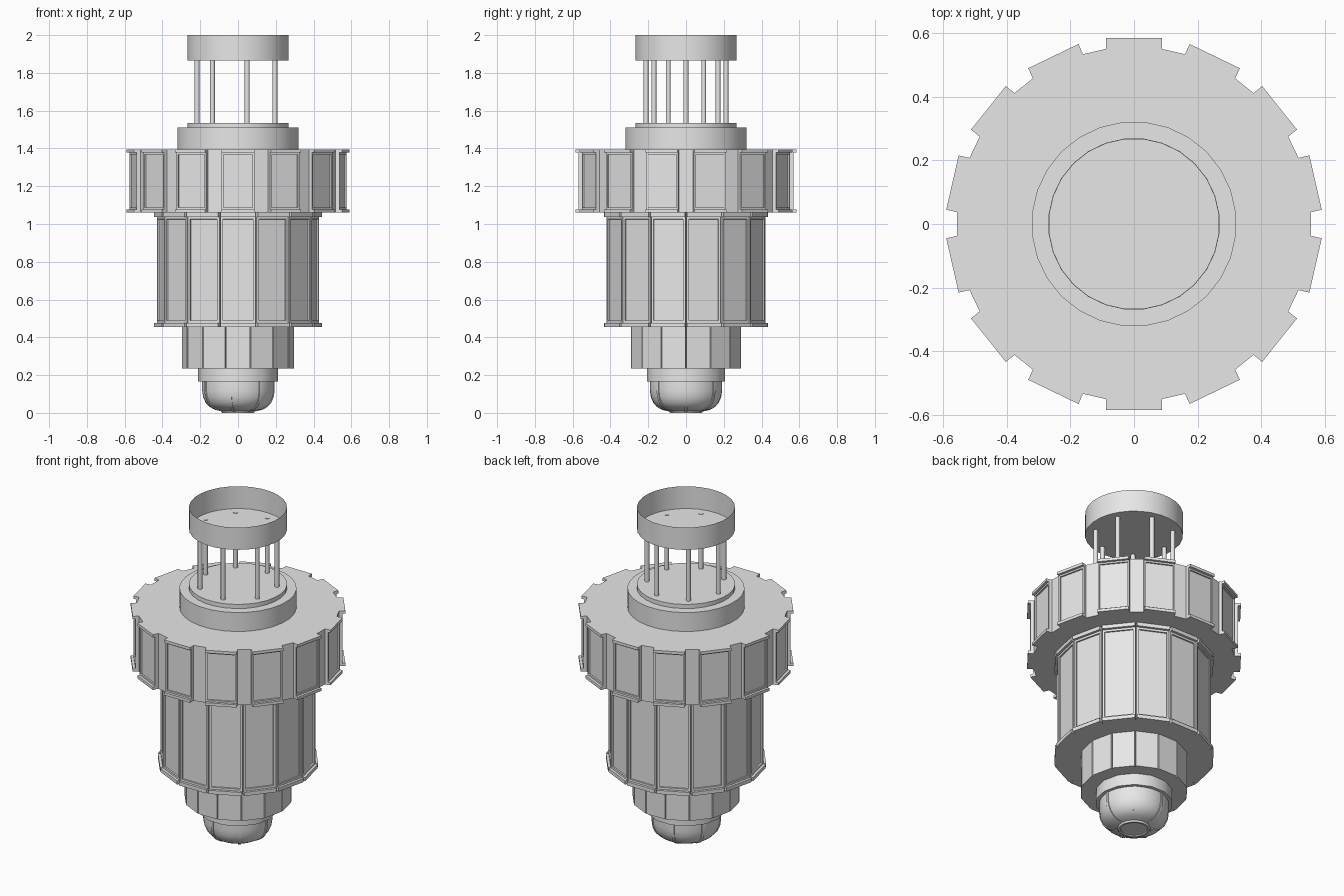
import bpy, bmesh, math
from mathutils import Matrix, Vector

cube = bpy.data.objects.get("Cube")
if cube:
    bpy.data.objects.remove(cube, do_unlink=True)

SIDES = 14
STEP = 2 * math.pi / SIDES

grey = bpy.data.materials.new("plain_grey")
grey.use_nodes = True
colour = (0.8, 0.8, 0.8, 1)
grey.diffuse_color = colour
grey.node_tree.nodes["Principled BSDF"].inputs["Base Color"].default_value = colour


def finish(name, bm, smooth=False):
    mesh = bpy.data.meshes.new(name)
    bm.to_mesh(mesh)
    bm.free()
    mesh.materials.append(grey)
    obj = bpy.data.objects.new(name, mesh)
    bpy.context.collection.objects.link(obj)
    if smooth:
        bpy.ops.object.select_all(action="DESELECT")
        obj.select_set(True)
        bpy.context.view_layer.objects.active = obj
        bpy.ops.object.shade_smooth_by_angle(angle=math.radians(35))
    return obj


def box(bm, lo, hi, turn):
    """Add a box between two corners, turned about the z axis."""
    lo, hi = Vector(lo), Vector(hi)
    size = Matrix.Diagonal((*(hi - lo), 1))
    verts = bmesh.ops.create_cube(
        bm, size=1, matrix=turn @ Matrix.Translation((lo + hi) / 2) @ size)["verts"]
    return list({f for v in verts for f in v.link_faces})


def tier_core(name, apothem, half, z0, z1):
    """Prism whose outline is one flat side per panel, joined by gap floors."""
    bm = bmesh.new()
    ring = []
    for k in range(SIDES):
        turn = Matrix.Rotation(k * STEP, 4, "Z")
        ring += [bm.verts.new(turn @ Vector((x, -apothem, z0))) for x in (-half, half)]
    base = bm.faces.new(ring)
    bmesh.ops.remove_doubles(bm, verts=bm.verts[:], dist=0.003)
    out = bmesh.ops.extrude_face_region(bm, geom=bm.faces[:])["geom"]
    bmesh.ops.translate(bm, vec=(0, 0, z1 - z0),
                        verts=[v for v in out if isinstance(v, bmesh.types.BMVert)])
    bmesh.ops.recalc_face_normals(bm, faces=bm.faces[:])
    return finish(name, bm)


def tier_panels(name, apothem, half, z0, z1, depth, body, rim=0.0, margin=0.0):
    """Raised panels around a core, with rims and a sunken centre if asked."""
    bm = bmesh.new()
    for k in range(SIDES):
        turn = Matrix.Rotation(k * STEP, 4, "Z")
        outward = turn @ Vector((0, -1, 0))
        faces = box(bm, (-half, -apothem - body, z0 + rim),
                    (half, -apothem + 0.01, z1 - rim), turn)
        if rim:
            for a, b in ((z0, z0 + rim), (z1 - rim, z1)):
                box(bm, (-half, -apothem - depth, a), (half, -apothem + 0.01, b), turn)
        if margin:
            bm.normal_update()
            front = [f for f in faces if f.normal.dot(outward) > 0.9]
            bmesh.ops.inset_individual(bm, faces=front, thickness=margin)
            bmesh.ops.inset_individual(bm, faces=front, thickness=0.001, depth=-0.008)
    return finish(name, bm)


def lathe(name, profile, sides, shift=0.0):
    """Turn a (radius, z) profile around the z axis; radius 0 closes an end."""
    bm = bmesh.new()
    rings = []
    for r, z in profile:
        if r == 0:
            rings.append([bm.verts.new((0, 0, z))] * sides)
            continue
        angles = [(i + shift) * 2 * math.pi / sides for i in range(sides)]
        rings.append([bm.verts.new((r * math.cos(a), r * math.sin(a), z)) for a in angles])
    for low, high in zip(rings, rings[1:]):
        for i in range(sides):
            j = (i + 1) % sides
            bm.faces.new(list(dict.fromkeys((low[i], low[j], high[j], high[i]))))
    bmesh.ops.recalc_face_normals(bm, faces=bm.faces[:])
    return finish(name, bm, smooth=True)


# Stacked tiers of panels
tier_core("upper_tier_core", 0.55, 0.0875, 1.06, 1.395)
tier_panels("upper_tier_panels", 0.55, 0.0875, 1.06, 1.395, 0.035, 0.02, 0.017, 0.014)
tier_core("middle_tier_core", 0.405, 0.0925, 0.455, 1.06)
tier_panels("middle_tier_panels", 0.405, 0.0925, 0.455, 1.06, 0.03, 0.015, 0.022, 0.018)
tier_core("lower_tier_core", 0.275, 0.0628, 0.235, 0.455)
tier_panels("lower_tier_panels", 0.275, 0.0628, 0.235, 0.455, 0.015, 0.015)

# Rounded base with its collar
lathe("base_collar", [(0, 0.165), (0.213, 0.165), (0.213, 0.235), (0, 0.235)], SIDES)
dome = [(0.19, 0.17), (0.19, 0.12), (0.185, 0.085), (0.172, 0.055),
        (0.152, 0.033), (0.125, 0.018), (0.09, 0.01)]
foot = [(0.085, 0.0), (0.074, 0.0), (0.072, 0.006), (0, 0.006)]
lathe("base_dome", dome + foot, 4 * SIDES)

# Thin ribs running down the dome
bm = bmesh.new()
for k in range(7):
    turn = Matrix.Rotation(2 * k * STEP, 4, "Z")
    rows = []
    for r, z in dome:
        rows.append([bm.verts.new(turn @ Vector((r + d, y, z - d / 2)))
                     for d, y in ((-0.004, -0.008), (0.004, -0.008),
                                  (0.004, 0.008), (-0.004, 0.008))])
    for a, b in zip(rows, rows[1:]):
        for i in range(3):
            bm.faces.new((a[i], a[i + 1], b[i + 1], b[i]))
bmesh.ops.recalc_face_normals(bm, faces=bm.faces[:])
finish("dome_ribs", bm, smooth=True)

# Collar and step on top of the upper tier
lathe("top_collar", [(0, 1.39), (0.322, 1.39), (0.322, 1.51), (0, 1.51)], 2 * SIDES, 0.5)
lathe("top_step", [(0, 1.505), (0.27, 1.505), (0.27, 1.535), (0, 1.535)], 2 * SIDES, 0.5)

# Seven slim poles carrying the open drum
bm = bmesh.new()
for k in range(7):
    a = math.pi + 2 * k * STEP
    place = Matrix.Translation((0.217 * math.cos(a), 0.217 * math.sin(a), 1.70))
    bmesh.ops.create_cone(bm, cap_ends=True, segments=12, radius1=0.013,
                          radius2=0.013, depth=0.335, matrix=place)
finish("poles", bm, smooth=True)
lathe("open_drum", [(0, 1.865), (0.269, 1.865), (0.269, 2.0)], 2 * SIDES, 0.5)
